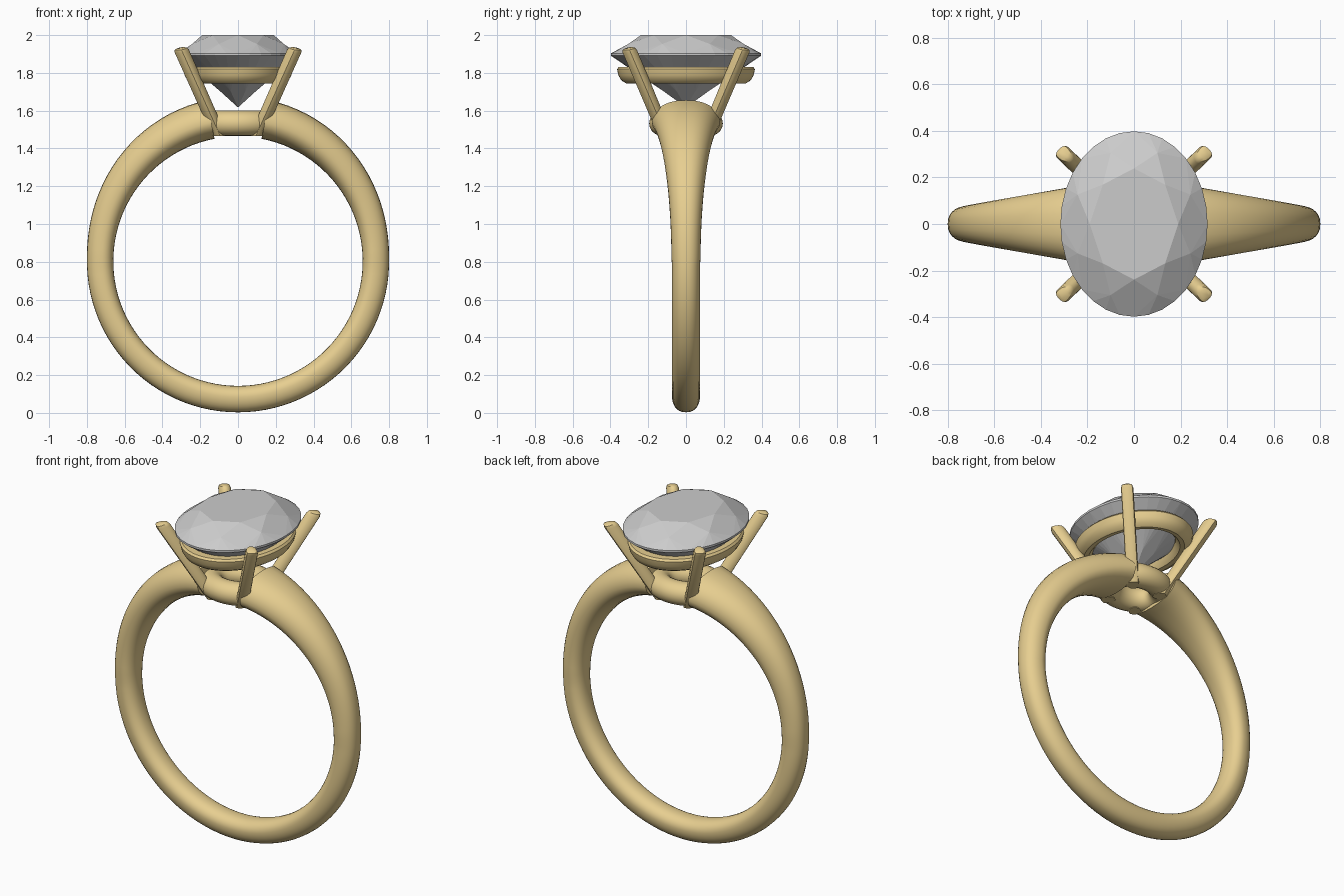
import bpy, bmesh
from math import sin, cos, pi, radians

if "Cube" in bpy.data.objects:
    bpy.data.objects.remove(bpy.data.objects["Cube"])

gold = bpy.data.materials.new("gold")
gold.diffuse_color = (0.80, 0.62, 0.28, 1)
gold.use_nodes = True
gold.node_tree.nodes["Principled BSDF"].inputs["Base Color"].default_value = gold.diffuse_color


def build(name, loops, closed=False, smooth=True, mat=gold):
    """Skin a list of equal-length point loops; cap the ends unless closed."""
    bm = bmesh.new()
    rows = [[bm.verts.new(p) for p in loop] for loop in loops]
    n = len(rows[0])
    pairs = list(zip(rows, rows[1:])) + ([(rows[-1], rows[0])] if closed else [])
    for a, b in pairs:
        for i in range(n):
            j = (i + 1) % n
            bm.faces.new((a[i], a[j], b[j], b[i]))
    if not closed:
        bm.faces.new(rows[0])
        bm.faces.new(rows[-1])
    return finish(name, bm, smooth, mat)


def finish(name, bm, smooth, mat):
    bmesh.ops.recalc_face_normals(bm, faces=bm.faces)
    me = bpy.data.meshes.new(name)
    bm.to_mesh(me)
    bm.free()
    if mat:
        me.materials.append(mat)
    ob = bpy.data.objects.new(name, me)
    bpy.context.collection.objects.link(ob)
    if smooth:
        bpy.ops.object.select_all(action='DESELECT')
        ob.select_set(True)
        bpy.context.view_layer.objects.active = ob
        bpy.ops.object.shade_smooth_by_angle(angle=radians(35))
    return ob


# Band: swept rounded section, wider and thicker towards the open top
def band_section(th, n=28):
    up = max(0, cos(th))
    width = 0.074 if up == 0 else max(0.074, 0.205 - 0.128 * abs(sin(th)))
    outer, inner = 0.80 + 0.07 * up ** 1.5, 0.66
    mid = inner + 0.42 * (outer - inner)
    pts = []
    for k in range(n):
        a = 2 * pi * k / n
        r = mid + sin(a) * ((outer - mid) if sin(a) > 0 else (mid - inner))
        c = cos(a)
        y = width * (abs(c) ** 0.85) * (1 if c > 0 else -1)
        pts.append((r * sin(th), y, 0.803 + r * cos(th)))
    return pts


gap, steps = 0.19, 96
build("band", [band_section(gap + (2 * pi - 2 * gap) * i / steps) for i in range(steps + 1)])


# Oval rings of the setting: profile of (offset outward, z) around an ellipse
def oval_ring(name, rx, ry, profile, n=64):
    loops = []
    for i in range(n):
        a = 2 * pi * i / n
        loops.append([((rx + d) * cos(a), (ry + d) * sin(a), z) for d, z in profile])
    build(name, loops, closed=True)


oval_ring("lower_ring", 0.16, 0.125,
          [(0.07 * cos(2 * pi * k / 20), 1.533 + 0.067 * sin(2 * pi * k / 20)) for k in range(20)])
oval_ring("upper_gallery_ring", 0.235, 0.31,
          [(-0.05, 1.832), (0.045, 1.832), (0.055, 1.82), (0.048, 1.787), (0.032, 1.76),
           (0.008, 1.745), (-0.018, 1.748), (-0.042, 1.775)])


# Four prongs: D-shaped section, flat side outward, slanting out from the base
section = [(0.028, -0.03), (0.034, -0.018), (0.036, 0), (0.034, 0.018), (0.028, 0.03)]
section += [(0.01 + 0.05 * cos(a), 0.034 * sin(a)) for a in
            [radians(80 + 20 * k) for k in range(11)]]
d = 0.5 ** 0.5
for sx in (-1, 1):
    for sy in (-1, 1):
        loops = []
        for t, s, top in ((0, 1, 0), (0.97, 1, 1), (1, 0.85, 1), (1.012, 0.5, 1)):
            cx, cy, z = 0.095 + 0.205 * t, 0.105 + 0.195 * t, 1.465 + 0.462 * t
            loops.append([(sx * (cx + d * s * (u - v)), sy * (cy + d * s * (u + v)),
                           z - 0.22 * top * s * u) for u, v in section])
        side = ("front" if sy < 0 else "back") + ("_right" if sx > 0 else "_left")
        build(side + "_prong", loops)


# Oval brilliant-cut stone with flat facets
bm = bmesh.new()


def ring(count, r, z, shift=0):
    return [bm.verts.new((0.316 * r * cos(2 * pi * (i + shift) / count),
                          0.398 * r * sin(2 * pi * (i + shift) / count), z))
            for i in range(count)]


table = ring(8, 0.60, 2.0)
star = ring(8, 0.83, 1.953, 0.5)
girdle_top = ring(32, 1, 1.903)
girdle_low = ring(32, 1, 1.891)
lower = ring(8, 0.32, 1.702, 0.5)
culet = bm.verts.new((0, 0, 1.617))
face = bm.faces.new
face(table)
for i in range(8):
    j = (i + 1) % 8
    face((table[i], table[j], star[i]))
    face((star[i - 1], girdle_top[4 * i], star[i], table[i]))
    face((lower[i - 1], girdle_low[4 * i], lower[i], culet))
    for k in range(4):
        p, q = 4 * i + k, (4 * i + k + 1) % 32
        face((star[i], girdle_top[p], girdle_top[q]))
        face((lower[i], girdle_low[p], girdle_low[q]))
        face((girdle_top[p], girdle_top[q], girdle_low[q], girdle_low[p]))
finish("oval_stone", bm, False, None)
